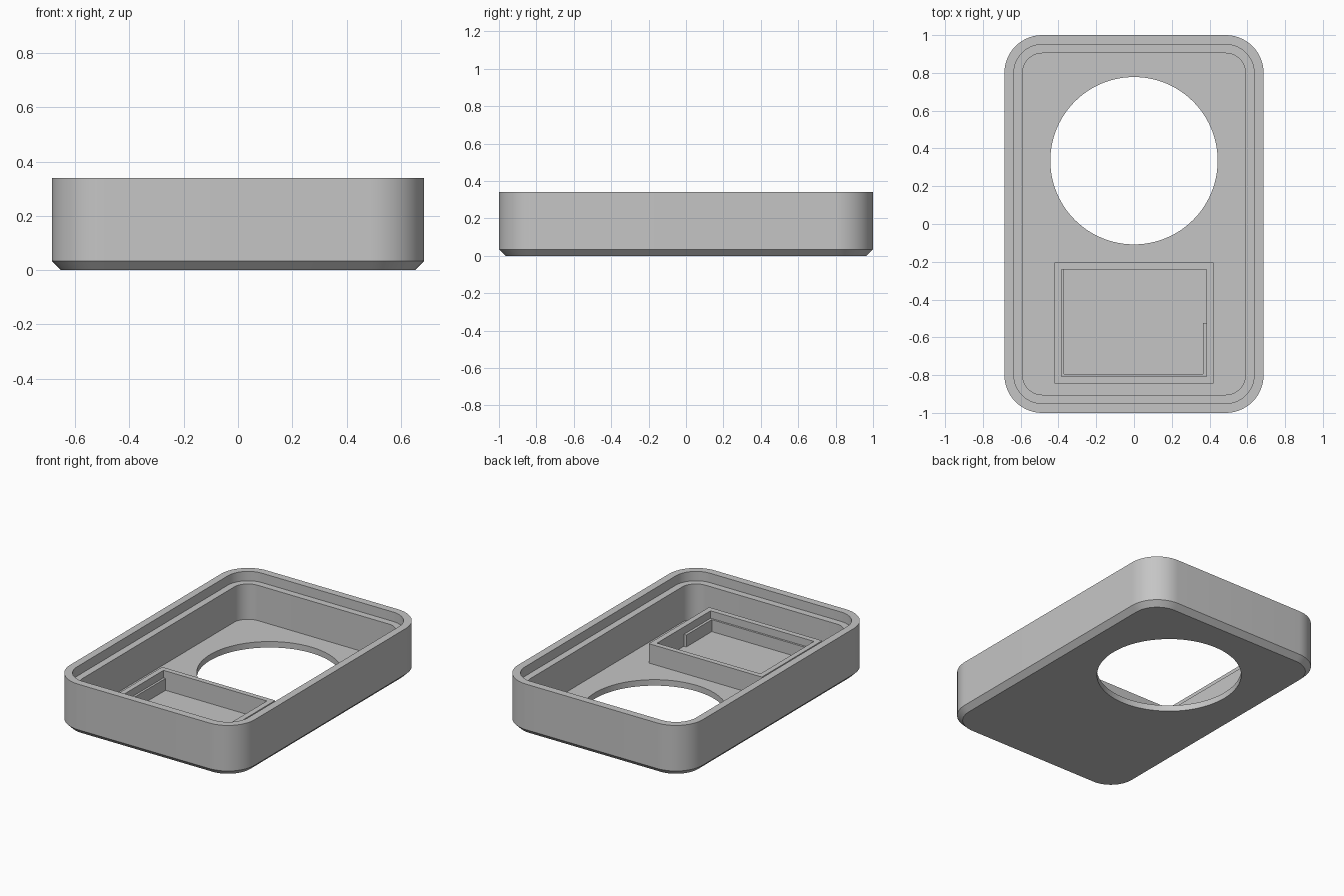
import bpy
import bmesh
from math import cos, sin, pi, radians

cube = bpy.data.objects.get("Cube")
if cube:
    bpy.data.objects.remove(cube, do_unlink=True)

grey = bpy.data.materials.new("plain_grey")
grey.use_nodes = True
GREY = (0.56, 0.56, 0.56, 1)
grey.diffuse_color = GREY
grey.node_tree.nodes["Principled BSDF"].inputs["Base Color"].default_value = GREY

HALF_X, HALF_Y, RADIUS = 0.686, 1.0, 0.2
FLOOR, LEDGE, RIM = 0.04, 0.277, 0.34


def rounded_rect(inset, steps=14):
    """Outline points of the case, moved inward by inset."""
    r = RADIUS - inset
    cx, cy = HALF_X - RADIUS, HALF_Y - RADIUS
    points = []
    for k, (sx, sy) in enumerate([(1, 1), (-1, 1), (-1, -1), (1, -1)]):
        for i in range(steps + 1):
            a = (k + i / steps) * pi / 2
            points.append((sx * cx + r * cos(a), sy * cy + r * sin(a)))
    return points


def circle(cx, cy, r, count=96):
    return [(cx + r * cos(2 * pi * i / count), cy + r * sin(2 * pi * i / count))
            for i in range(count)]


def add_ring(bm, points, z):
    return [bm.verts.new((x, y, z)) for x, y in points]


def bridge(bm, a, b):
    n = len(a)
    for i in range(n):
        j = (i + 1) % n
        bm.faces.new((a[i], a[j], b[j], b[i]))


def fill_between(bm, *rings):
    """Flat fill of an outline with a hole."""
    edges = [bm.edges.get((r[i - 1], r[i])) for r in rings for i in range(len(r))]
    bmesh.ops.triangle_fill(bm, edges=edges, use_beauty=True)


def finish(bm, name):
    bmesh.ops.remove_doubles(bm, verts=bm.verts, dist=1e-5)
    bmesh.ops.recalc_face_normals(bm, faces=bm.faces)
    mesh = bpy.data.meshes.new(name)
    bm.to_mesh(mesh)
    bm.free()
    mesh.materials.append(grey)
    obj = bpy.data.objects.new(name, mesh)
    bpy.context.collection.objects.link(obj)
    bpy.ops.object.select_all(action="DESELECT")
    obj.select_set(True)
    bpy.context.view_layer.objects.active = obj
    bpy.ops.object.shade_smooth_by_angle(angle=radians(25))
    return obj


# Case: chamfered base, outer wall, stepped rim and cavity wall
bm = bmesh.new()
profile = [(0.034, 0), (0, 0.034), (0, RIM), (0.05, RIM),
           (0.05, LEDGE), (0.096, LEDGE), (0.096, FLOOR)]
rings = [add_ring(bm, rounded_rect(inset), z) for inset, z in profile]
for lower, upper in zip(rings, rings[1:]):
    bridge(bm, lower, upper)

# Round opening through the floor
opening = circle(0, 0.335, 0.443)
hole_bottom, hole_top = add_ring(bm, opening, 0), add_ring(bm, opening, FLOOR)
bridge(bm, hole_bottom, hole_top)
fill_between(bm, rings[0], hole_bottom)
fill_between(bm, rings[-1], hole_top)
finish(bm, "case")

# Compartment: walls with a low inner step, interrupted by a notch on the left
bm = bmesh.new()
NOTCH = -0.525


def wall_outline(x0, x1, y0, y1, step=0.0):
    """Rectangle with two points at the notch; step pulls the front part in."""
    return [(x0, y1), (x0, y0), (x1 - step, y0), (x1 - step, NOTCH), (x1, NOTCH), (x1, y1)]


outer = wall_outline(-0.42, 0.42, -0.845, -0.205)
inner = wall_outline(-0.385, 0.383, -0.808, -0.24)
stepped = wall_outline(-0.37, 0.383, -0.795, -0.24, 0.018)
TOP, STEP, SUNK = 0.17, 0.12, 0.03
rings = [add_ring(bm, points, z) for points, z in
         [(outer, SUNK), (outer, TOP), (inner, TOP), (inner, STEP), (stepped, STEP), (stepped, SUNK)]]
for i, ring in enumerate(rings):
    bridge(bm, rings[i - 1], ring)
finish(bm, "compartment_walls")
